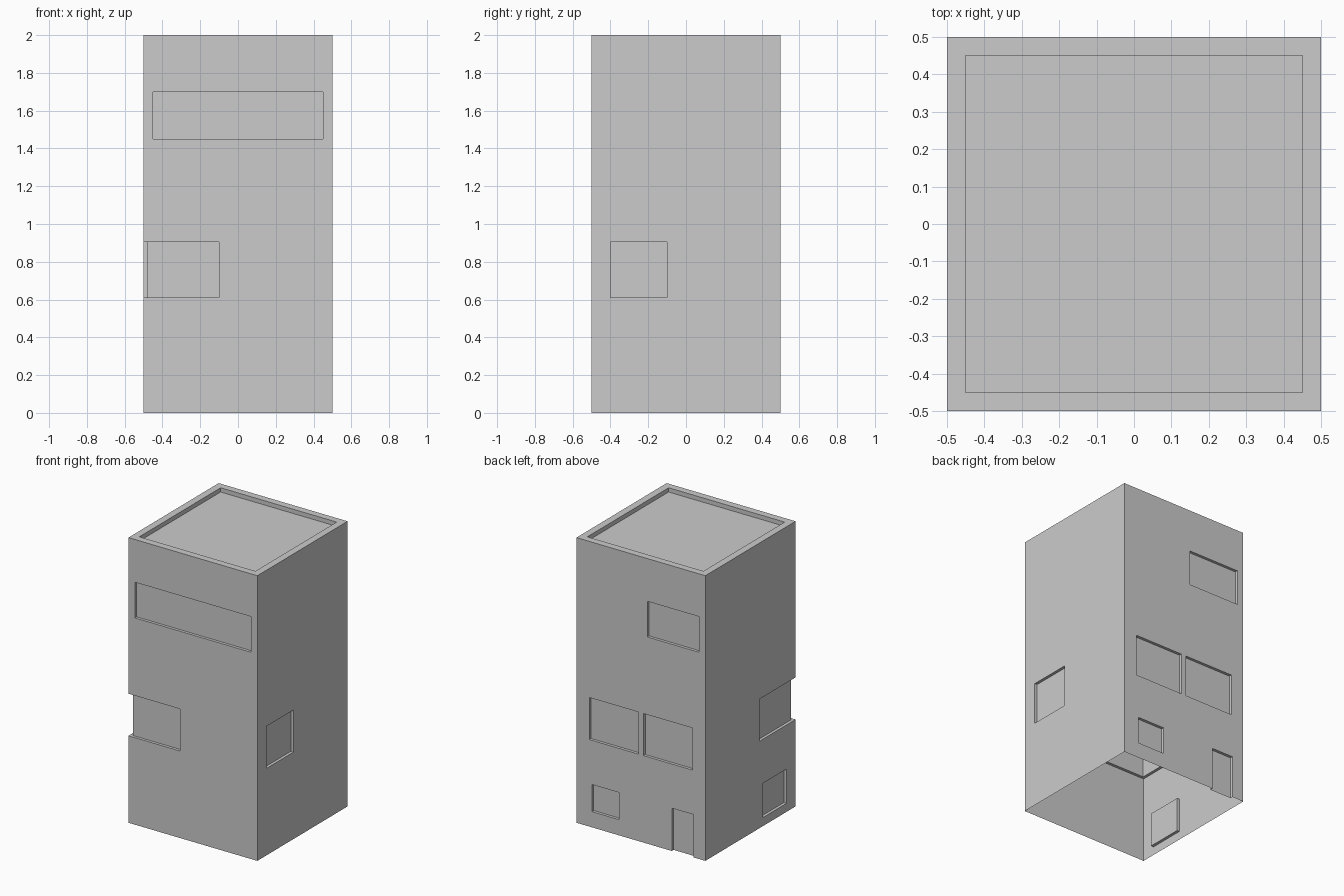
import bpy

if "Cube" in bpy.data.objects:
    bpy.data.objects.remove(bpy.data.objects["Cube"])

D = 0.02      # window recess depth


def box(name, lo, hi):
    """Axis-aligned box between two corners."""
    bpy.ops.mesh.primitive_cube_add(size=1, location=[(a + b) / 2 for a, b in zip(lo, hi)])
    ob = bpy.context.object
    ob.name = name
    ob.scale = [b - a for a, b in zip(lo, hi)]
    bpy.ops.object.transform_apply(location=False, rotation=False, scale=True)
    return ob


def recess(side, a0, a1, z0, z1, d=D):
    """Cutter for a window; a0..a1 runs along x (front, back) or y (left, right)."""
    o, i = 0.6, 0.5 - d
    n0, n1 = (-o, -i) if side in ("front", "left") else (i, o)
    if side in ("front", "back"):
        return box(side + "_cutter", (a0, n0, z0), (a1, n1, z1))
    return box(side + "_cutter", (n0, a0, z0), (n1, a1, z1))


tower = box("tower", (-0.5, -0.5, 0), (0.5, 0.5, 2))

cutters = [
    box("roof_cutter", (-0.45, -0.45, 1.97), (0.45, 0.45, 2.1)),  # sunken roof
    recess("front", -0.45, 0.45, 1.45, 1.70),    # wide front window
    recess("front", -0.6, -0.1, 0.61, 0.905),    # corner window, front half
    recess("left", -0.6, -0.1, 0.61, 0.905),     # corner window, side half
    recess("right", -0.4, -0.1, 0.61, 0.905),
    recess("left", -0.4, -0.14, 0.06, 0.30),     # low side window
    recess("back", -0.45, -0.05, 1.45, 1.70),
    recess("back", -0.4, -0.02, 0.61, 0.905),    # pair of back windows
    recess("back", 0.02, 0.4, 0.61, 0.905),
    recess("back", 0.17, 0.38, 0.11, 0.30),      # small back window
    recess("back", -0.41, -0.24, -0.1, 0.30),    # back door
]

# carve every recess
for c in cutters:
    c.hide_render = True
    m = tower.modifiers.new(c.name, 'BOOLEAN')
    m.operation, m.object, m.solver = 'DIFFERENCE', c, 'EXACT'
    bpy.context.view_layer.objects.active = tower
    bpy.ops.object.modifier_apply(modifier=m.name)
for c in cutters:
    bpy.data.objects.remove(c)

# open underside
import bmesh
bm = bmesh.new()
bm.from_mesh(tower.data)
under = [f for f in bm.faces if all(v.co.z < -0.999 for v in f.verts)]
bmesh.ops.delete(bm, geom=under, context='FACES')
bm.to_mesh(tower.data)
bm.free()

bpy.ops.object.select_all(action='DESELECT')
tower.select_set(True)
bpy.context.view_layer.objects.active = tower
bpy.ops.object.shade_smooth_by_angle()
